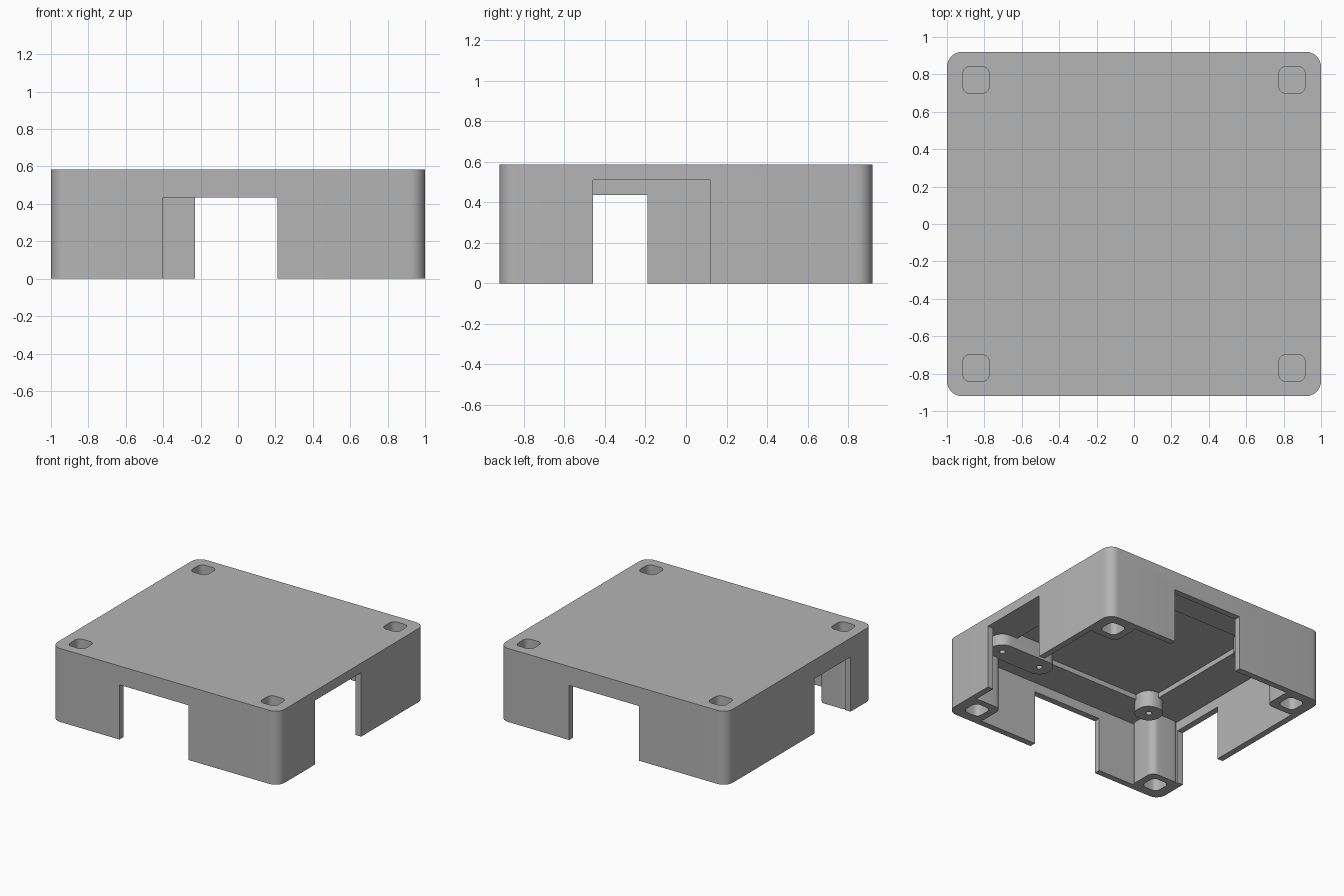
import bpy
import bmesh
import math
from mathutils import Matrix, Vector

start = bpy.data.objects.get("Cube")
if start:
    bpy.data.objects.remove(start, do_unlink=True)

grey = bpy.data.materials.new("matte_grey")
grey.use_nodes = True
colour = (0.46, 0.46, 0.46, 1)
grey.diffuse_color = colour
grey.node_tree.nodes["Principled BSDF"].inputs["Base Color"].default_value = colour


def block(name, x, y, z, radius=0, segments=8):
    """Box given by its x, y, z ranges, with rounded upright edges."""
    bm = bmesh.new()
    size = [b - a for a, b in (x, y, z)]
    centre = Vector([(a + b) / 2 for a, b in (x, y, z)])
    bmesh.ops.create_cube(bm, size=1, matrix=Matrix.Translation(centre) @ Matrix.Diagonal((*size, 1)))
    if radius:
        upright = [e for e in bm.edges if abs(e.verts[0].co.z - e.verts[1].co.z) > 0.001]
        bmesh.ops.bevel(bm, geom=upright, offset=radius, segments=segments,
                        profile=0.5, affect='EDGES', clamp_overlap=False)
    mesh = bpy.data.meshes.new(name)
    bm.to_mesh(mesh)
    bm.free()
    mesh.materials.append(grey)
    obj = bpy.data.objects.new(name, mesh)
    bpy.context.collection.objects.link(obj)
    return obj


def combine(body, tool, operation):
    """Apply a boolean with the tool, then discard the tool."""
    mod = body.modifiers.new("boolean", 'BOOLEAN')
    mod.operation, mod.solver, mod.object = operation, 'EXACT', tool
    bpy.context.view_layer.objects.active = body
    bpy.ops.object.modifier_apply(modifier=mod.name)
    bpy.data.objects.remove(tool, do_unlink=True)


def cut(body, *args):
    combine(body, block("cutter", *args), 'DIFFERENCE')


def add(body, *args):
    combine(body, block("addition", *args), 'UNION')


W, D, H = 1.0, 0.92, 0.585
WALL, CEILING = 0.05, 0.51
corners = [(sx, sy) for sx in (-1, 1) for sy in (-1, 1)]


def span(sign, a, b):
    return tuple(sorted((sign * a, sign * b)))


# Hollow shell with a shallow recess in the ceiling
cover = block("enclosure_cover", (-W, W), (-D, D), (0, H), 0.08)
cut(cover, (WALL - W, W - WALL), (WALL - D, D - WALL), (-0.1, CEILING), 0.03)
cut(cover, (-0.62, 0.72), (-0.585, 0.585), (0.4, 0.55))

# Corner posts
for sx, sy in corners:
    add(cover, span(sx, 0.715, 0.97), span(sy, 0.645, 0.89), (0, 0.54), 0.055)

# Board supports hanging from the ceiling, with screw holes
R, Y = 0.1, 0.56
for sy in (-1, 1):
    y = span(sy, Y - R, Y + R)
    add(cover, (-0.61 - R, -0.61 + R), y, (0.42, 0.565), 0.09)
    add(cover, (0.43 - R, 0.78 + R), y, (0.42, 0.565), 0.095)
    for x in (-0.61, 0.43, 0.78):
        cut(cover, (x - 0.022, x + 0.022), span(sy, Y - 0.022, Y + 0.022), (0.3, 0.52), 0.021, 4)

# Side openings
cut(cover, (-0.4, 0.21), (-1.1, WALL - D + 0.005), (-0.1, 0.435))
cut(cover, (-0.23, 0.385), (D - WALL - 0.005, 1.1), (-0.1, 0.435))
cut(cover, (W - WALL - 0.005, 1.1), (-0.46, 0.12), (-0.1, CEILING - 0.001))
cut(cover, (-1.1, WALL - W + 0.005), (-0.64, -0.19), (-0.1, 0.435))

# Pockets in the top and bottom of each post
for sx, sy in corners:
    for z in ((-0.1, 0.15), (H - 0.15, 0.7)):
        cut(cover, span(sx, 0.774, 0.916), span(sy, 0.698, 0.842), z, 0.04, 5)

# Smooth rounded corners, crisp edges
bpy.ops.object.select_all(action='DESELECT')
cover.select_set(True)
bpy.context.view_layer.objects.active = cover
bpy.ops.object.shade_smooth_by_angle(angle=math.radians(30))
